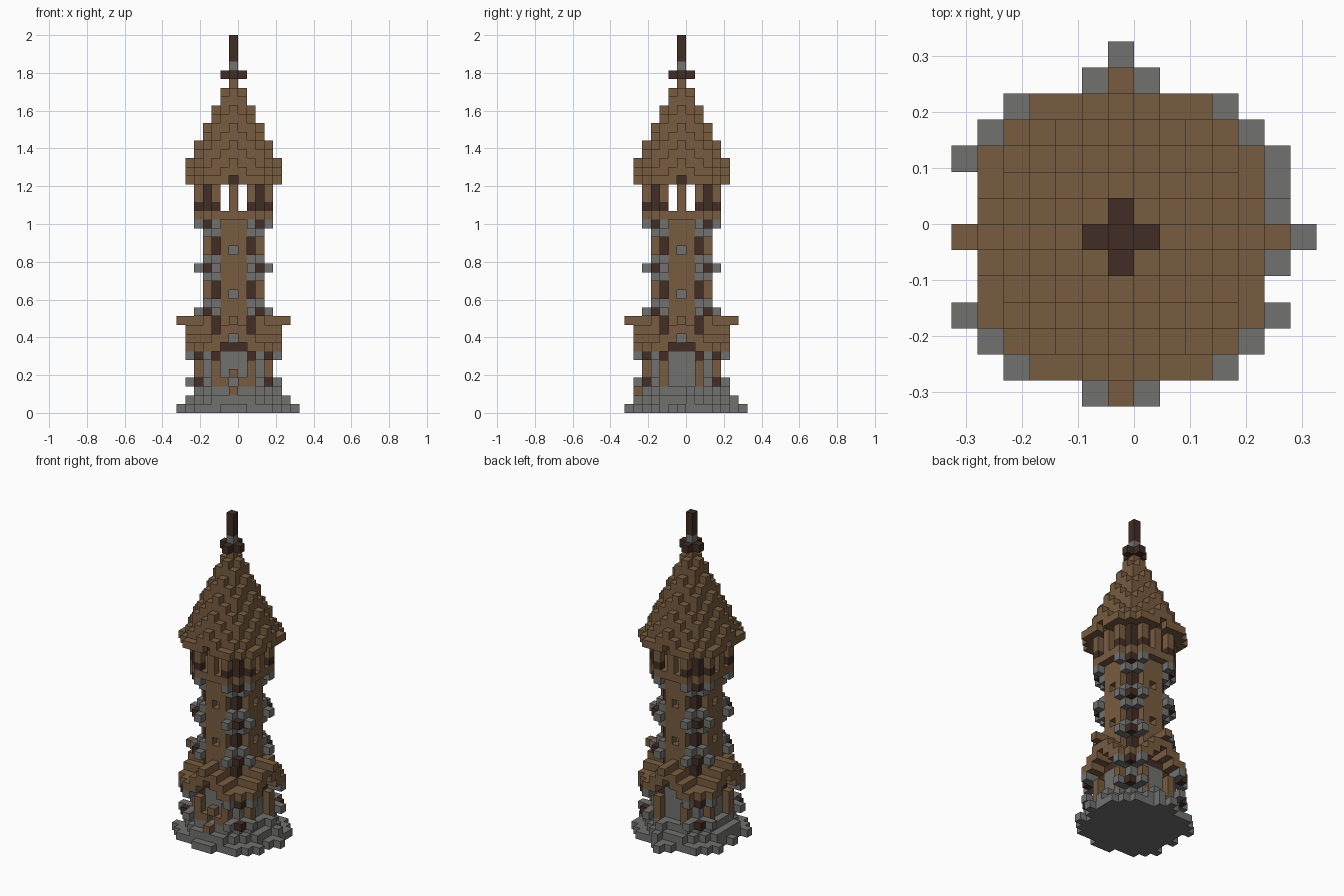
import bpy
import bmesh
from mathutils import Vector

if "Cube" in bpy.data.objects:
    bpy.data.objects.remove(bpy.data.objects["Cube"], do_unlink=True)

V = 2 / 43  # block size


def material(name, rgb):
    m = bpy.data.materials.new(name)
    m.use_nodes = True
    m.diffuse_color = (*rgb, 1)
    m.node_tree.nodes["Principled BSDF"].inputs["Base Color"].default_value = (*rgb, 1)
    return m


STONE = material("grey stone", (0.165, 0.165, 0.162))
WOOD = material("brown timber", (0.188, 0.107, 0.051))
DARK = material("dark timber", (0.054, 0.026, 0.018))

blocks = {}     # cell -> part name
part_mats = {}  # part name -> material


def put(part, mat, cells, replace=False):
    part_mats[part] = mat
    for c in cells:
        if replace or c not in blocks:
            blocks[c] = part


def disc(r2, ks):
    return [(i, j, k) for i in range(-7, 8) for j in range(-7, 8)
            if i * i + j * j <= r2 for k in ks]


def mirrored(a, b, ks):
    """Fourfold copies of a cell, also swapped across the diagonal."""
    return {(s * x, t * y, k) for x, y in ((a, b), (b, a))
            for s in (-1, 1) for t in (-1, 1) for k in ks}


# Stepped stone foundation with loose rocks
for k, r2 in enumerate((36, 29, 20)):
    put("foundation", STONE, disc(r2, [k]))
rocks = mirrored(5, 4, [0]) | mirrored(6, 1, [0]) | mirrored(6, 3, [0])
rocks -= {(-6, 1, 0), (-6, -1, 0)} | {(s * 3, t * 6, 0) for s in (-1, 1) for t in (-1, 1)}
rocks |= {(7, 0, 0), (0, 7, 0), (6, 2, 0), (6, 1, 1), (1, 6, 1), (5, 1, 2), (1, 5, 2)}
put("foundation_rocks", STONE, rocks)

# Front door
put("front_door", WOOD, [(0, -5, 2), (-1, -4, 3), (1, -4, 3), (0, -4, 4)])

# Corner posts run the full shaft
put("corner_posts", DARK, mirrored(2, 2, range(3, 22)))

# Shaft: stone ground floor, dark lintels, timber walls with small windows
windows = mirrored(0, 3, (8, 13, 18))
shaft = {(i, j, k) for i in range(-3, 4) for j in range(-3, 4) for k in range(3, 22)
         if min(abs(i), abs(j)) <= 1} - windows
put("window_backs", STONE, mirrored(0, 2, (8, 13, 18)))
put("ground_floor_wall", STONE, [c for c in shaft if c[2] < 7])
put("lintels", DARK, [c for c in shaft if c[2] == 7])
put("lintels", DARK, mirrored(2, 3, [6]))
put("shaft_wall", WOOD, [c for c in shaft if c[2] > 7])

# Ground floor posts and corners
put("ground_floor_posts", WOOD, mirrored(2, 4, (3, 4, 5)))
put("ground_floor_corners", STONE, mirrored(3, 3, range(3, 7)) | mirrored(2, 3, range(3, 6)))
for k in (3, 6):
    put("lower_brackets", DARK, mirrored(4, 4, [k]))
    put("lower_bracket_stones", STONE, mirrored(3, 5, [k]) | mirrored(3, 4, [k]))

# Skirt roof: four crossing gables with open arches below
for i, j, _ in disc(34, [0]):
    low, far = sorted((abs(i), abs(j)))
    h = max(7, 10 - low)
    if far > 2:
        put("skirt_roof", WOOD, [(i, j, k) for k in {max(7, h - 1), h} if (i, j, k) not in windows])
put("skirt_ridge_ends", WOOD, mirrored(0, 6, [10]))

# Bracket rings and corner stones along the shaft
for k in (11, 16, 21):
    put("brackets", DARK, mirrored(3, 3, [k]))
    put("bracket_stones", STONE, mirrored(2, 4, [k]) | mirrored(2, 3, [k]))
put("corner_stones", STONE, mirrored(2, 3, (12, 15, 17, 20)))

# Open belfry
put("belfry_floor", WOOD, disc(20, [22]))
put("belfry_corner_posts", DARK, mirrored(3, 3, (23, 24, 25)))
put("belfry_rail", DARK, mirrored(2, 4, [23]))
put("belfry_posts", WOOD, mirrored(2, 4, (24, 25)) | mirrored(0, 4, (23, 24, 25)))

# Steep ridged roof
put("roof_arches", DARK, mirrored(0, 4, [26]))
for i, j, _ in disc(34, [0]):
    low, far = sorted((abs(i), abs(j)))
    bottom = 27 if (low, far) == (0, 5) else 26
    top = min(37, max(26, 38 - 2 * far - low))
    put("roof", WOOD, [(i, j, k) for k in range(bottom, top + 1)])

# Finial
put("finial_cross", DARK, disc(1, [38]))
put("finial_stone", STONE, [(0, 0, 39)])
put("finial_spike", DARK, [(0, 0, k) for k in (40, 41, 42)])

# Make one mesh per part, keeping only exposed block faces
for part, mat in part_mats.items():
    bm = bmesh.new()
    for cell in [c for c, p in blocks.items() if p == part]:
        centre = Vector(cell) + Vector((-0.5, -0.5, 0.5))
        for axis in range(3):
            for sign in (-1, 1):
                n = Vector((0, 0, 0))
                n[axis] = sign
                if tuple(int(a + b) for a, b in zip(cell, n)) in blocks:
                    continue
                u = Vector((0, 0, 0))
                u[(axis + 1) % 3] = 0.5
                w = n.cross(u)
                mid = centre + n * 0.5
                bm.faces.new([bm.verts.new((mid + o) * V)
                              for o in (u + w, w - u, -u - w, u - w)])
    bmesh.ops.remove_doubles(bm, verts=bm.verts, dist=V / 100)
    mesh = bpy.data.meshes.new(part)
    bm.to_mesh(mesh)
    bm.free()
    mesh.materials.append(mat)
    bpy.context.collection.objects.link(bpy.data.objects.new(part, mesh))
